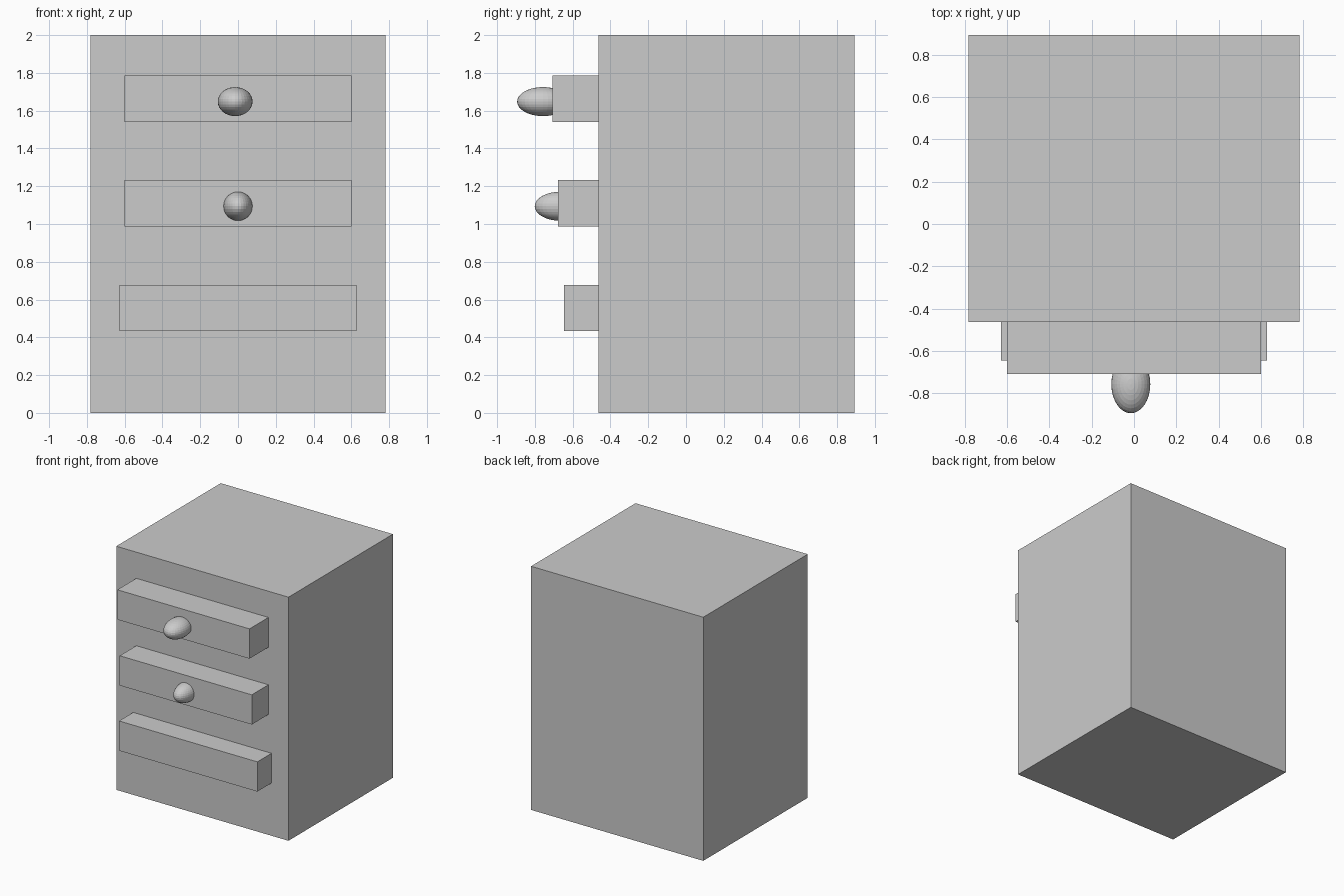
import bpy

if "Cube" in bpy.data.objects:
    bpy.data.objects.remove(bpy.data.objects["Cube"])


def box(name, x, y, z):
    """Box spanning the given (min, max) ranges."""
    spans = (x, y, z)
    bpy.ops.mesh.primitive_cube_add(size=1, location=[(a + b) / 2 for a, b in spans])
    obj = bpy.context.object
    obj.name = name
    obj.scale = [b - a for a, b in spans]
    bpy.ops.object.transform_apply(location=False, rotation=False, scale=True)
    return obj


def knob(name, centre, radii):
    """Stretched ball handle, partly sunk into its drawer."""
    bpy.ops.mesh.primitive_uv_sphere_add(segments=32, ring_count=16, radius=1, location=centre)
    obj = bpy.context.object
    obj.name = name
    obj.scale = radii
    bpy.ops.object.transform_apply(location=False, rotation=False, scale=True)
    return obj


BODY_FRONT = -0.462

# Cabinet body
box("cabinet_body", (-0.782, 0.782), (BODY_FRONT, 0.893), (0, 2))

# Drawers, each pulled out by a different amount: half width, front y, z range
drawers = {
    "top_drawer": (0.60, -0.708, (1.54, 1.785)),
    "middle_drawer": (0.60, -0.678, (0.988, 1.232)),
    "bottom_drawer": (0.628, -0.646, (0.433, 0.677)),
}
for name, (half, front, z) in drawers.items():
    box(name, (-half, half), (front, BODY_FRONT + 0.02), z)

# Knobs
knob("top_knob", (-0.015, -0.757, 1.648), (0.092, 0.137, 0.077))
knob("middle_knob", (0, -0.664, 1.094), (0.077, 0.137, 0.077))
